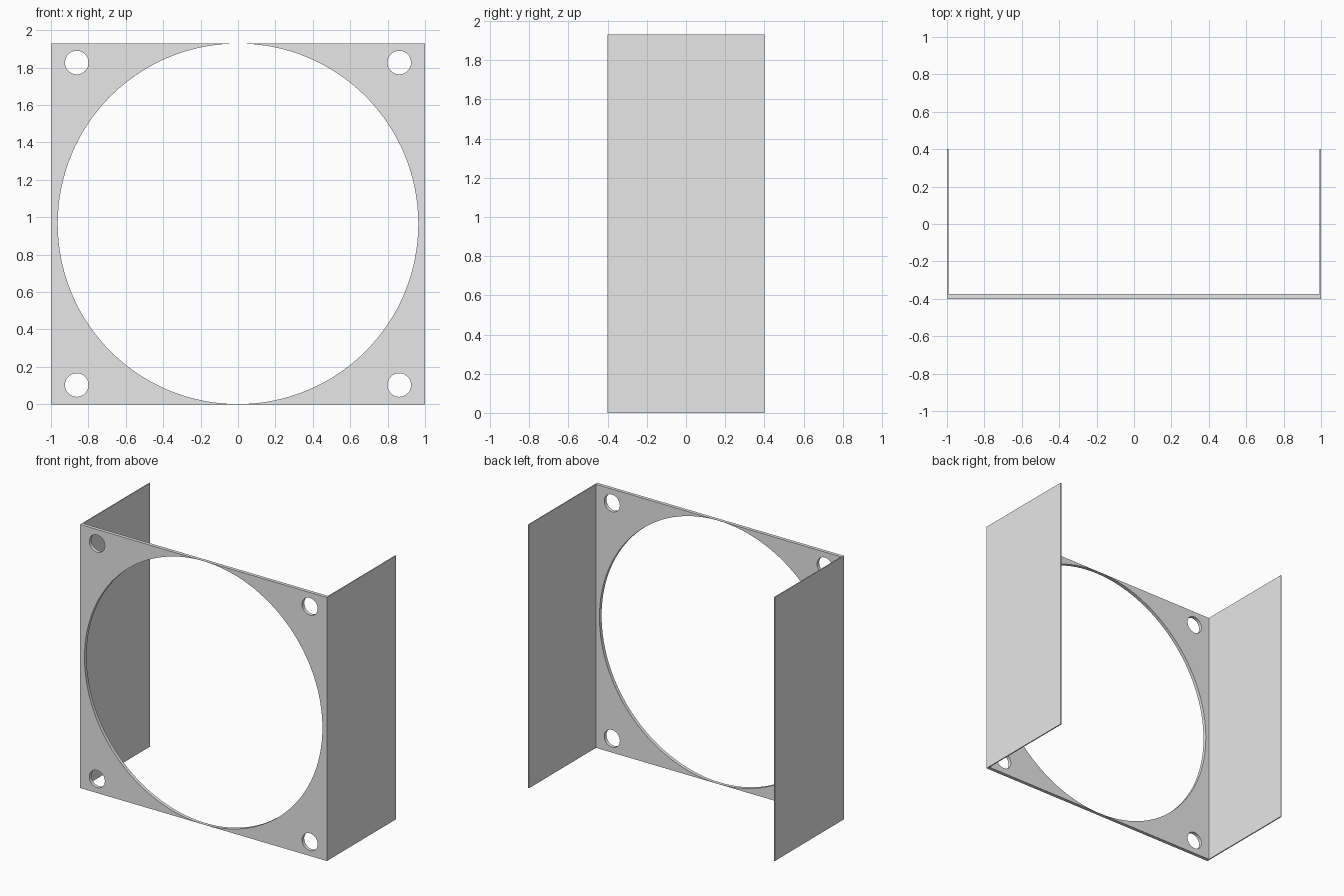
import bpy
import math

cube = bpy.data.objects.get("Cube")
if cube:
    bpy.data.objects.remove(cube, do_unlink=True)

WIDTH, DEPTH, HEIGHT = 2.0, 0.8, 1.93
PLATE = 0.025       # front plate thickness
SHEET = 0.008       # side flange thickness
MID = HEIGHT / 2

grey = bpy.data.materials.new("light grey")
grey.use_nodes = True
grey.diffuse_color = (0.8, 0.8, 0.8, 1)
grey.node_tree.nodes["Principled BSDF"].inputs["Base Color"].default_value = (0.8, 0.8, 0.8, 1)


def add_outline(curve, points):
    """Closed straight-sided outline; inner outlines become holes."""
    spline = curve.splines.new("POLY")
    spline.points.add(len(points) - 1)
    for point, (x, y) in zip(spline.points, points):
        point.co = (x, y, 0, 1)
    spline.use_cyclic_u = True
    spline.use_smooth = False


def circle(cx, cy, radius, count):
    step = math.tau / count
    return [(cx + radius * math.cos(i * step), cy + radius * math.sin(i * step))
            for i in range(count)]


# Front plate with a large opening and four corner screw holes
curve = bpy.data.curves.new("front_plate", "CURVE")
curve.dimensions = "2D"
curve.fill_mode = "BOTH"
curve.extrude = PLATE / 2
half = WIDTH / 2
add_outline(curve, [(-half, -MID), (half, -MID), (half, MID), (-half, MID)])
add_outline(curve, circle(0, 0, MID - 0.001, 128))
for sx in (-1, 1):
    for sz in (-1, 1):
        add_outline(curve, circle(sx * 0.862, sz * 0.862, 0.063, 40))

plate = bpy.data.objects.new("front_plate", curve)
bpy.context.collection.objects.link(plate)
plate.location = (0, -DEPTH / 2 + PLATE / 2, MID)
plate.rotation_euler = (math.pi / 2, 0, 0)
bpy.ops.object.select_all(action="DESELECT")
plate.select_set(True)
bpy.context.view_layer.objects.active = plate
bpy.ops.object.convert(target="MESH")
plate = bpy.context.object
plate.data.materials.clear()
plate.data.materials.append(grey)
bpy.ops.object.shade_smooth_by_angle(angle=math.radians(30))

# Thin side flanges running back from the plate
for name, side in (("left_flange", 1), ("right_flange", -1)):
    bpy.ops.mesh.primitive_cube_add(
        size=1, location=(side * (half - SHEET / 2), PLATE / 2, MID))
    flange = bpy.context.object
    flange.name = name
    flange.scale = (SHEET, DEPTH - PLATE, HEIGHT)
    bpy.ops.object.transform_apply(location=False, rotation=False, scale=True)
    flange.data.materials.append(grey)
